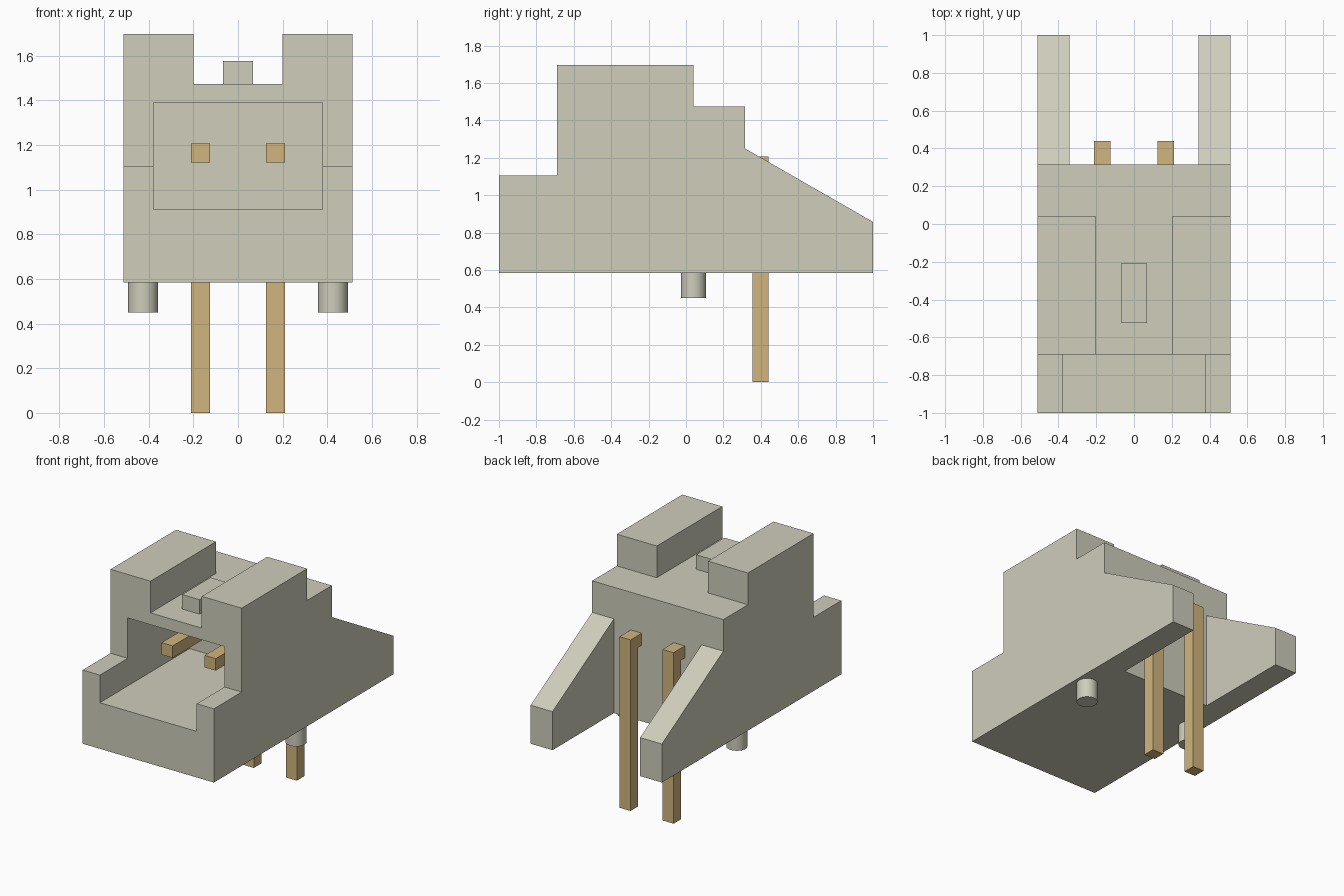
import bpy
import bmesh
import math

cube = bpy.data.objects.get("Cube")
if cube:
    bpy.data.objects.remove(cube, do_unlink=True)


def material(name, rgb):
    m = bpy.data.materials.new(name)
    m.use_nodes = True
    m.diffuse_color = (*rgb, 1)
    m.node_tree.nodes["Principled BSDF"].inputs["Base Color"].default_value = (*rgb, 1)
    return m


plastic = material("warm grey plastic", (0.62, 0.61, 0.50))
brass = material("brass", (0.64, 0.46, 0.205))


def extrude_profile(name, points, x0, x1, mat):
    """Extrude a (y, z) side profile along x."""
    bm = bmesh.new()
    face = bm.faces.new([bm.verts.new((x0, y, z)) for y, z in points])
    ext = bmesh.ops.extrude_face_region(bm, geom=[face])
    verts = [v for v in ext["geom"] if isinstance(v, bmesh.types.BMVert)]
    bmesh.ops.translate(bm, verts=verts, vec=(x1 - x0, 0, 0))
    bmesh.ops.recalc_face_normals(bm, faces=bm.faces)
    mesh = bpy.data.meshes.new(name)
    bm.to_mesh(mesh)
    bm.free()
    mesh.materials.append(mat)
    obj = bpy.data.objects.new(name, mesh)
    bpy.context.collection.objects.link(obj)
    return obj


def box(name, x, y, z, mat):
    pts = [(y[0], z[0]), (y[1], z[0]), (y[1], z[1]), (y[0], z[1])]
    return extrude_profile(name, pts, x[0], x[1], mat)


def cut(obj, cutter):
    mod = obj.modifiers.new("cut", "BOOLEAN")
    mod.operation = "DIFFERENCE"
    mod.solver = "EXACT"
    mod.object = cutter
    bpy.context.view_layer.objects.active = obj
    bpy.ops.object.modifier_apply(modifier=mod.name)
    bpy.data.objects.remove(cutter, do_unlink=True)


# Housing: stepped side profile across the full width
housing = extrude_profile("housing", [
    (-1, 0.585), (1, 0.585), (1, 0.857), (0.315, 1.25), (0.315, 1.473),
    (0.04, 1.473), (0.04, 1.697), (-0.69, 1.697), (-0.69, 1.105), (-1, 1.105),
], -0.512, 0.512, plastic)

# Gap between the top ridges, gap between the rear wings, front socket
cut(housing, box("ridge_gap", (-0.2, 0.2), (-0.9, 0.2), (1.473, 1.9), plastic))
cut(housing, box("wing_gap", (-0.342, 0.342), (0.315, 1.2), (0.4, 1.4), plastic))
cut(housing, box("socket", (-0.378, 0.378), (-1.2, 0.0), (0.91, 1.39), plastic))

# Key block on the roof
box("top_key", (-0.068, 0.068), (-0.525, -0.21), (1.473, 1.575), plastic)

for side, s in (("left", 1), ("right", -1)):
    # Bent contact pin: through the housing, then down behind it
    extrude_profile(side + "_pin", [
        (-0.55, 1.122), (0.355, 1.122), (0.355, 0), (0.44, 0),
        (0.44, 1.207), (-0.55, 1.207),
    ], s * 0.125, s * 0.211, brass)

    # Round locating peg under the housing
    bpy.ops.mesh.primitive_cylinder_add(
        vertices=32, radius=0.067, depth=0.145, location=(s * 0.425, 0.04, 0.5225))
    peg = bpy.context.object
    peg.name = side + "_peg"
    peg.data.materials.append(plastic)
    bpy.ops.object.shade_smooth_by_angle(angle=math.radians(30))
